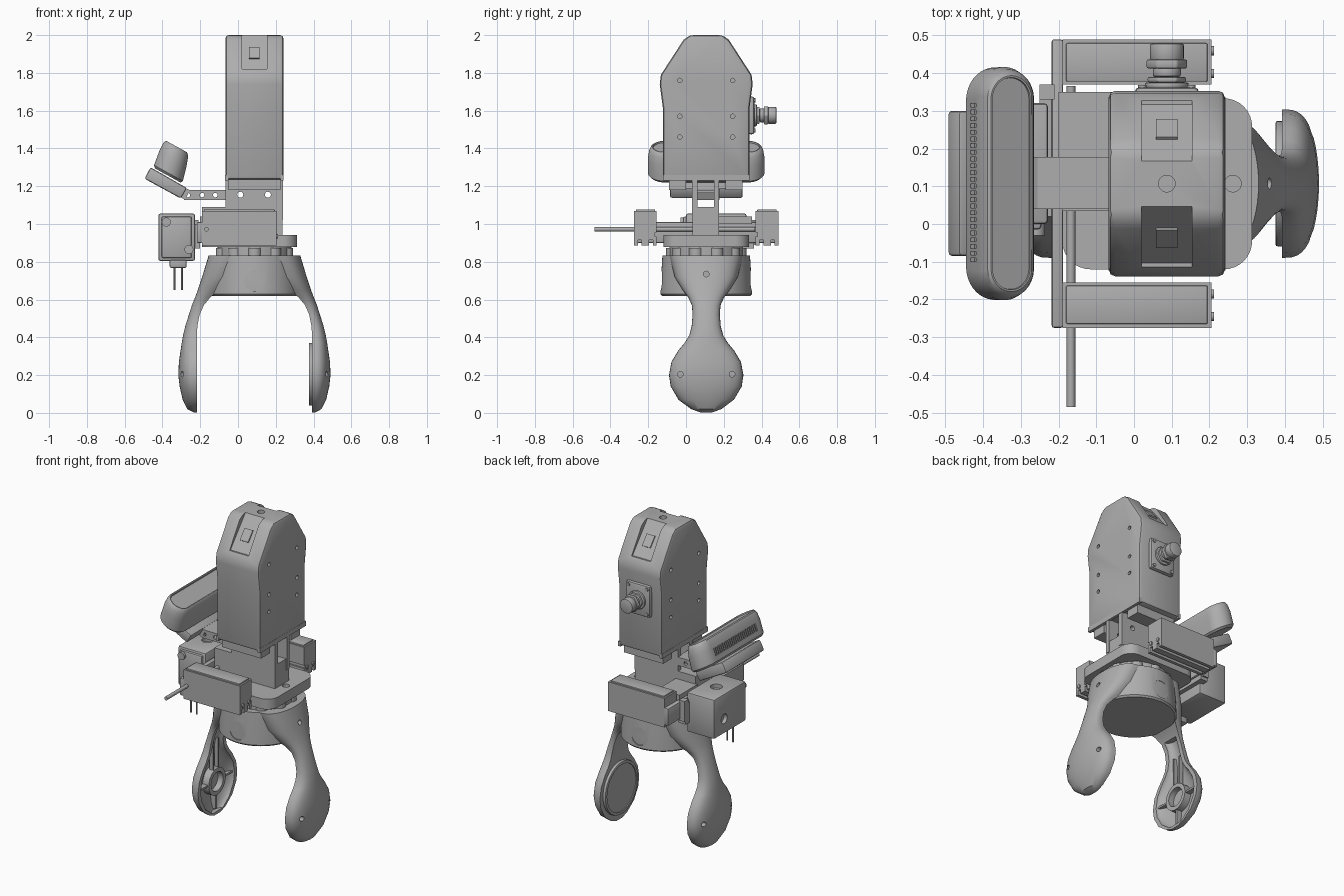
import bpy, bmesh, math
from mathutils import Vector

old = bpy.data.objects.get("Cube")
if old:
    bpy.data.objects.remove(old, do_unlink=True)

grey = bpy.data.materials.new("machine_grey")
grey.use_nodes = True
grey.diffuse_color = (0.42, 0.42, 0.42, 1)
grey.node_tree.nodes["Principled BSDF"].inputs["Base Color"].default_value = (0.42, 0.42, 0.42, 1)

CX, CY = 0.087, 0.107      # vertical centre line of the tool
parts = []


def loft(name, rings):
    """Closed solid through rings of equal point count."""
    bm = bmesh.new()
    loops = [[bm.verts.new(p) for p in ring] for ring in rings]
    n = len(loops[0])
    for a, b in zip(loops, loops[1:]):
        for i in range(n):
            j = (i + 1) % n
            bm.faces.new((a[i], a[j], b[j], b[i]))
    bm.faces.new(loops[0])
    bm.faces.new(loops[-1])
    bmesh.ops.recalc_face_normals(bm, faces=bm.faces)
    mesh = bpy.data.meshes.new(name)
    bm.to_mesh(mesh)
    bm.free()
    mesh.materials.append(grey)
    ob = bpy.data.objects.new(name, mesh)
    bpy.context.collection.objects.link(ob)
    parts.append(ob)
    return ob


def place(axis, h, a, b):
    return {"x": (h, a, b), "y": (a, h, b), "z": (a, b, h)}[axis]


def prism(name, pts, axis, lo, hi):
    return loft(name, [[place(axis, h, a, b) for a, b in pts] for h in (lo, hi)])


def box(name, x0, x1, y0, y1, z0, z1):
    return prism(name, [(x0, y0), (x1, y0), (x1, y1), (x0, y1)], "z", z0, z1)


def circle(a, b, r, n=32):
    return [(a + r * math.cos(math.tau * i / n), b + r * math.sin(math.tau * i / n)) for i in range(n)]


def cyl(name, axis, a, b, r, lo, hi, n=32):
    return prism(name, circle(a, b, r, n), axis, lo, hi)


def round_box(name, x0, x1, y0, y1, z0, z1, r):
    pts = []
    for k, (x, y) in enumerate([(x1 - r, y1 - r), (x0 + r, y1 - r), (x0 + r, y0 + r), (x1 - r, y0 + r)]):
        for i in range(9):
            t = math.pi / 2 * (k + i / 8)
            pts.append((x + r * math.cos(t), y + r * math.sin(t)))
    return prism(name, pts, "z", z0, z1)


def bake(ob):
    deps = bpy.context.evaluated_depsgraph_get()
    ob.data = bpy.data.meshes.new_from_object(ob.evaluated_get(deps))
    ob.modifiers.clear()


def bevel(ob, width, segments=2):
    m = ob.modifiers.new("bevel", "BEVEL")
    m.width, m.segments, m.limit_method = width, segments, "ANGLE"
    bake(ob)
    return ob


def cut(ob, *cutters):
    for c in cutters:
        c.hide_render = True
        m = ob.modifiers.new("cut", "BOOLEAN")
        m.operation, m.solver, m.object = "DIFFERENCE", "EXACT", c
        bake(ob)
        parts.remove(c)
        bpy.data.objects.remove(c, do_unlink=True)
    return ob


# Housing with sloped shoulders
half = [(-0.23, 1.235), (-0.23, 1.62), (-0.246, 1.74), (-0.24, 1.79), (-0.12, 1.975), (-0.085, 2.0)]
profile = [(CY + y, z) for y, z in half] + [(CY - y, z) for y, z in reversed(half)]
housing = bevel(prism("housing", profile, "x", -0.067, 0.241), 0.018)
for s in (-1, 1):
    pocket = [(CY + s * y, z) for y, z in [(0.3, 1.82), (0.21, 1.82), (0.06, 2.0), (0.06, 2.1), (0.3, 2.1)]]
    cut(housing, prism("cutter", pocket, "x", 0.02, 0.153))
    for y in (-0.14, 0.14):
        for z in (1.46, 1.57, 1.76):
            x = CX + s * 0.154
            cut(housing, cyl("cutter", "x", CY + y, z, 0.012, x - 0.02, x + 0.02, 12))
    # Small clip on each pocket floor
    clip = [(CY + s * y, z) for y, z in [(0.165, 1.874), (0.171, 1.879), (0.123, 1.937), (0.117, 1.932)]]
    prism("pocket_clip", clip, "x", 0.058, 0.115)
cut(housing, cyl("cutter", "z", CX, CY, 0.022, 1.98, 2.05))
for x in (-0.068, 0.224):
    prism("side_plate_edge", [(-0.123, 1.23), (0.337, 1.23), (0.337, 1.26), (-0.123, 1.26)], "x", x, x + 0.018)

# Cable gland on the back
bevel(box("gland_flange", CX - 0.085, CX + 0.085, 0.33, 0.362, 1.475, 1.675), 0.012)
for x in (-0.065, 0.065):
    for z in (1.495, 1.655):
        cyl("flange_screw", "y", CX + x, z, 0.011, 0.36, 0.368, 12)
for r, lo, hi, n in [(0.058, 0.36, 0.375, 32), (0.052, 0.375, 0.39, 6), (0.037, 0.39, 0.415, 32),
                     (0.055, 0.412, 0.436, 6), (0.045, 0.434, 0.478, 32)]:
    bevel(cyl("cable_gland", "y", CX, 1.575, r, lo, hi, n), 0.005)

# Neck bracket: two drilled plates, feet and core block
for y in (0.032, 0.148):
    plate = box("neck_plate", -0.067, 0.239, y, y + 0.028, 1.02, 1.24)
    for x in (0.012, 0.158):
        cut(plate, cyl("cutter", "y", x, 1.155, 0.016, y - 0.02, y + 0.05, 16))
for y0, y1 in [(-0.09, 0.0), (0.21, 0.3)]:
    box("neck_foot", -0.05, 0.225, y0, y1, 1.18, 1.24)
box("neck_core", -0.19, 0.235, 0.035, 0.175, 0.94, 1.09)

# Sensor arm: open channel, tilted strip and mount
box("arm_top", -0.27, -0.06, 0.04, 0.177, 1.165, 1.18)
for y in (0.04, 0.165):
    side = box("arm_side", -0.285, -0.06, y, y + 0.012, 1.127, 1.18)
    for x in (-0.265, -0.19, -0.12):
        cut(side, cyl("cutter", "y", x, 1.153, 0.012, y - 0.02, y + 0.03, 16))
prism("arm_strip", [(-0.36, 1.175), (-0.35, 1.22), (-0.255, 1.18), (-0.28, 1.128)], "y", 0.04, 0.177)
bevel(prism("sensor_mount", [(-0.495, 1.24), (-0.463, 1.3), (-0.27, 1.19), (-0.303, 1.135)], "y", -0.085, 0.3), 0.01)

# Sensor: tapered rounded capsule with a recessed face and vents
U, N = Vector((0.87, 0, -0.48)), Vector((0.047, 0, 0.153))
base = Vector((-0.372, CY, 1.257))


def capsule(t, r, length):
    ring = []
    for i in range(40):
        a = math.tau * (i + 0.5) / 40
        v = r * math.sin(a) + math.copysign(length - r, math.sin(a))
        ring.append(base + N * t + U * (r * math.cos(a)) + Vector((0, v, 0)))
    return ring


sensor = loft("sensor_body", [capsule(*k) for k in [
    (0, 0.078, 0.295), (0.08, 0.088, 0.308), (0.6, 0.083, 0.309), (0.85, 0.077, 0.302),
    (0.96, 0.07, 0.294), (1, 0.062, 0.286), (1, 0.057, 0.281), (0.95, 0.056, 0.28)]])
for i in range(24):
    y = -0.1 + i * 0.0178
    p = base + N * 0.42 - U * 0.085
    vent = [(p.x + U.x * u + N.x * t, p.z + U.z * u + N.z * t)
            for u, t in [(-0.02, -0.14), (0.012, -0.14), (0.012, 0.14), (-0.02, 0.14)]]
    cut(sensor, prism("cutter", vent, "y", y, y + 0.01))

# Slotted rails either side, cross bar and rod
for s in (-1, 1):
    rail = [(0.262, 0.955), (0.262, 1.07), (0.382, 1.07), (0.382, 0.885), (0.362, 0.885), (0.362, 0.915),
            (0.342, 0.915), (0.342, 0.885), (0.302, 0.885), (0.302, 0.915), (0.282, 0.915), (0.282, 0.885),
            (0.262, 0.885), (0.262, 0.935), (0.272, 0.935), (0.272, 0.955)]
    prism("rail", [(CY + s * y, z) for y, z in rail], "x", -0.19, 0.205)
    y0, y1 = sorted((CY + s * 0.27, CY + s * 0.372))
    bevel(box("rail_cap", -0.18, 0.195, y0, y1, 1.065, 1.078), 0.004)
    for y in (0.292, 0.352):
        cyl("rail_screw", "x", CY + s * y, 0.935, 0.012, 0.2, 0.212, 12)
bevel(box("cross_bar", -0.218, -0.188, -0.275, 0.489, 0.9, 1.01), 0.006)
cyl("rod", "y", -0.167, 0.972, 0.0115, -0.485, 0.365, 16)
box("bar_link", -0.2, -0.05, 0.17, 0.35, 1.0, 1.04)

# Drive block with screws, ports and pins
block = bevel(box("drive_block", -0.422, -0.228, 0.0, 0.32, 0.805, 1.055), 0.01)
cut(block, cyl("cutter", "x", 0.22, 0.9, 0.03, -0.45, -0.4), cyl("cutter", "z", -0.325, 0.16, 0.035, 1.03, 1.08))
bevel(box("block_cover", -0.405, -0.245, -0.015, 0.01, 0.82, 1.04), 0.01)
for x, z in [(-0.38, 1.01), (-0.26, 0.865)]:
    cyl("block_screw", "y", x, z, 0.024, -0.03, 0.0, 20)
box("block_tab", -0.25, -0.21, 0.33, 0.37, 0.89, 1.02)
box("block_bridge", -0.25, -0.2, 0.02, 0.36, 0.87, 1.0)
bevel(box("pin_collar", -0.362, -0.272, -0.01, 0.05, 0.768, 0.81), 0.008)
for x in (-0.337, -0.297):
    cyl("pin", "z", x, 0.01, 0.005, 0.65, 0.78, 10)

# Adapter flange and bolted ring
flange = round_box("adapter_flange", -0.19, 0.313, -0.12, 0.333, 0.878, 0.943, 0.075)
for x in (-0.09, 0.262):
    cut(flange, cyl("cutter", "z", x, CY, 0.022, 0.92, 0.96))
cyl("ring", "z", CX, CY, 0.195, 0.82, 0.88, 48)
for i in range(10):
    a = math.tau * (i + 0.5) / 10
    cyl("ring_bolt", "z", CX + 0.175 * math.cos(a), CY + 0.175 * math.sin(a), 0.037, 0.825, 0.872, 20)

# Hand base with round side marks
hub = loft("hand_base", [[(x, y, z) for x, y in circle(CX, CY, r, 64)] for r, z in
                         [(0.234, 0.62), (0.243, 0.63), (0.24, 0.7), (0.232, 0.832)]])
for y in (CY - 0.25, CY + 0.25):
    cut(hub, cyl("cutter", "y", CX, 0.7, 0.056, y - 0.016, y + 0.016))

# Fingers: D-shaped sections (height, inner offset, outer offset, half width)
SECTIONS = [(0.002, 0.305, 0.32, 0.03), (0.02, 0.305, 0.355, 0.08), (0.07, 0.305, 0.38, 0.147),
            (0.14, 0.305, 0.396, 0.188), (0.2, 0.305, 0.403, 0.197), (0.27, 0.305, 0.4, 0.184),
            (0.33, 0.305, 0.391, 0.148), (0.37, 0.305, 0.385, 0.115), (0.41, 0.305, 0.378, 0.09),
            (0.46, 0.302, 0.366, 0.077), (0.52, 0.29, 0.347, 0.072), (0.57, 0.268, 0.331, 0.076),
            (0.61, 0.235, 0.315, 0.094), (0.65, 0.19, 0.3, 0.125), (0.72, 0.15, 0.277, 0.168), (0.832, 0.1, 0.243, 0.195)]


def finger(name, s, sections):
    rings = []
    for z, inner, outer, w in sections:
        ring = []
        for i in range(25):
            a = math.pi * (i / 24 - 0.5)
            d = inner + (outer - inner) * max(math.cos(a), 0) ** 0.65
            ring.append((CX + s * d, CY + w * math.sin(a), z))
        rings.append(ring)
    return loft(name, rings)


for s, side in [(-1, "right"), (1, "left")]:
    f = finger(side + "_finger", s, SECTIONS)
    if s < 0:
        hollow = [(z, i - 0.03, i + (o - i) * 0.55, w - 0.024) for z, i, o, w in SECTIONS[1:12]]
        cut(f, finger("cutter", s, hollow))
    holes = [(CY - 0.137, 0.205, 0.36), (CY + 0.137, 0.205, 0.36), (CY, 0.735, 0.24)]
    for y, z, d in holes:
        lo, hi = sorted((CX + s * d, CX + s * (d + 0.1)))
        cut(f, cyl("cutter", "x", y, z, 0.015, lo, hi, 16))

# Left fingertip pad; right fingertip ring and ribs
pad = bevel(cyl("left_pad", "x", CY, 0.205, 0.166, CX + 0.288, CX + 0.31, 48), 0.005)
cut(pad, cyl("cutter", "x", CY, 0.205, 0.148, CX + 0.27, CX + 0.294, 48))
tip = CX - 0.31
boss = cyl("right_ring", "x", CY, 0.205, 0.085, tip - 0.05, tip + 0.002)
cut(boss, cyl("cutter", "x", CY, 0.205, 0.06, tip - 0.035, tip + 0.05))
for s in (-1, 1):
    y0, y1 = sorted((CY + s * 0.08, CY + s * 0.178))
    box("right_side_rib", tip - 0.045, tip - 0.005, y0, y1, 0.199, 0.211)
    box("right_neck_rib", tip - 0.03, tip - 0.005, CY + s * 0.025 - 0.005, CY + s * 0.025 + 0.005, 0.285, 0.47)
box("right_low_rib", tip - 0.04, tip - 0.005, CY - 0.006, CY + 0.006, 0.03, 0.125)

# Smooth curved surfaces, keep edges sharp
bpy.ops.object.select_all(action="DESELECT")
for ob in parts:
    ob.select_set(True)
bpy.context.view_layer.objects.active = parts[0]
bpy.ops.object.shade_smooth_by_angle(angle=math.radians(32))
